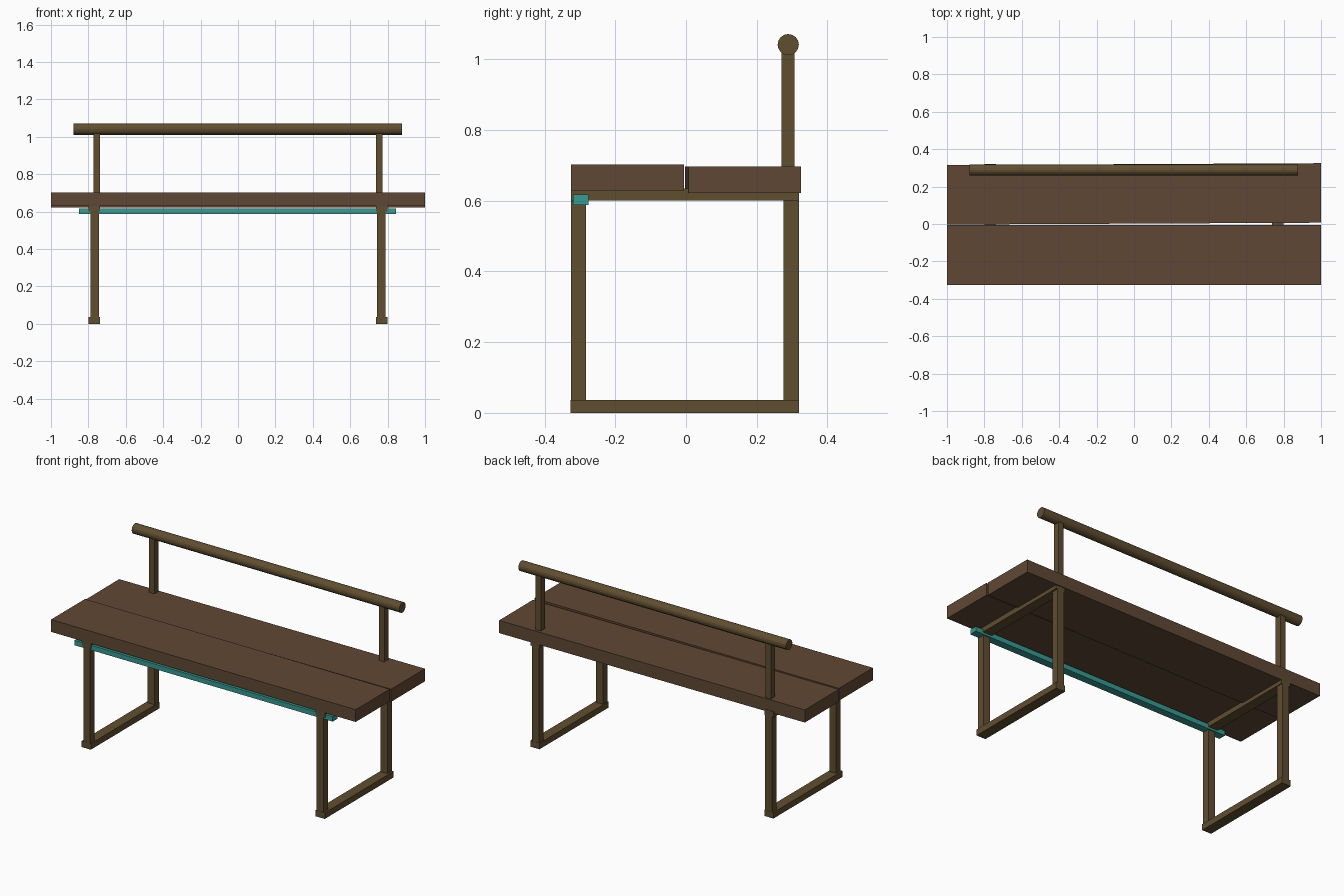
import bpy, bmesh, math

if "Cube" in bpy.data.objects:
    bpy.data.objects.remove(bpy.data.objects["Cube"])


def material(name, rgb):
    m = bpy.data.materials.new(name)
    m.diffuse_color = (*rgb, 1)
    m.use_nodes = True
    m.node_tree.nodes["Principled BSDF"].inputs["Base Color"].default_value = m.diffuse_color
    return m


wood = material("seat_wood", (0.117, 0.064, 0.035))
metal = material("frame_metal", (0.117, 0.077, 0.030))
teal = material("teal_paint", (0.04, 0.32, 0.29))


def box(name, x, y, z, mat, yaw=0.0):
    """Box from (min, max) ranges, with its origin at the centre."""
    bpy.ops.mesh.primitive_cube_add(
        size=1, location=[sum(r) / 2 for r in (x, y, z)], rotation=(0, 0, yaw))
    ob = bpy.context.object
    ob.name = name
    ob.scale = [r[1] - r[0] for r in (x, y, z)]
    bpy.ops.object.transform_apply(location=False, rotation=False, scale=True)
    ob.data.materials.append(mat)
    return ob


# Two seat planks, the rear one laid slightly askew
box("front_seat_plank", (-1, 1), (-0.325, -0.006), (0.629, 0.702), wood)
box("rear_seat_plank", (-1, 1), (0.002, 0.320), (0.622, 0.697), wood, yaw=0.005)

# Leg frames and backrest posts, one set on each side
for side, s in (("left", -1), ("right", 1)):
    def span(a, b):
        return tuple(sorted((a * s, b * s)))
    leg_x, bar_x, post_x = span(0.743, 0.788), span(0.738, 0.798), span(0.738, 0.772)
    box(side + "_front_leg", leg_x, (-0.325, -0.282), (0.035, 0.60), metal)
    box(side + "_rear_leg", leg_x, (0.276, 0.319), (0.035, 0.60), metal)
    box(side + "_foot_bar", bar_x, (-0.326, 0.320), (0, 0.036), metal)
    box(side + "_top_bar", bar_x, (-0.325, 0.319), (0.60, 0.634), metal)
    box(side + "_backrest_post", post_x, (0.27, 0.307), (0.63, 1.03), metal)

# Teal stretcher under the front edge
box("front_stretcher", (-0.85, 0.846), (-0.320, -0.275), (0.588, 0.617), teal)

# Round backrest rail
bpy.ops.mesh.primitive_cylinder_add(vertices=16, radius=0.03, depth=1.757,
                                    location=(-0.001, 0.289, 1.041),
                                    rotation=(0, math.pi / 2, 0))
rail = bpy.context.object
rail.name = "backrest_rail"
rail.data.materials.append(metal)
